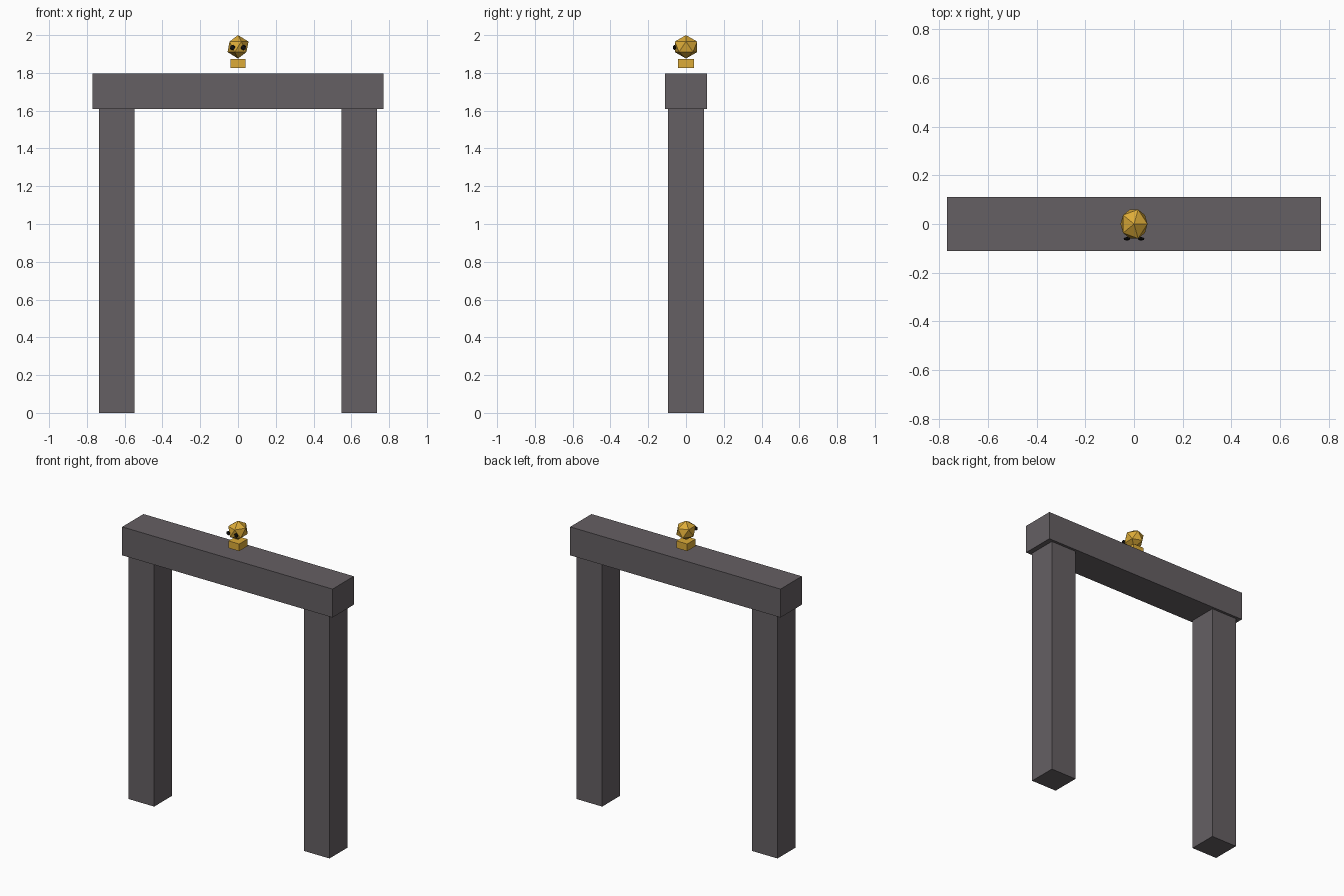
import bpy

if "Cube" in bpy.data.objects:
    bpy.data.objects.remove(bpy.data.objects["Cube"])


def material(name, rgb):
    m = bpy.data.materials.new(name)
    m.diffuse_color = (*rgb, 1)
    m.use_nodes = True
    m.node_tree.nodes["Principled BSDF"].inputs["Base Color"].default_value = m.diffuse_color
    return m


stone = material("stone", (0.13, 0.115, 0.125))
gold = material("gold", (0.72, 0.41, 0.04))
black = material("black", (0.005, 0.005, 0.005))


def finish(name, scale, mat):
    o = bpy.context.object
    o.name = name
    o.scale = scale
    o.data.materials.append(mat)
    return o


def box(name, loc, size, mat):
    bpy.ops.mesh.primitive_cube_add(size=1, location=loc)
    return finish(name, size, mat)


def ball(name, loc, radii, mat):
    bpy.ops.mesh.primitive_ico_sphere_add(subdivisions=1, radius=1, location=loc)
    return finish(name, radii, mat)


# Gateway: two posts and a lintel
for side, s in (("left", -1), ("right", 1)):
    box(side + "_post", (s * 0.641, 0, 0.804), (0.188, 0.188, 1.608), stone)
box("lintel", (0, 0, 1.702), (1.538, 0.222, 0.188), stone)

# Small figure hovering above the lintel
box("figure_body", (0, 0, 1.849), (0.078, 0.086, 0.047), gold)
ball("figure_head", (0, 0, 1.938), (0.062, 0.07, 0.062), gold)

# Eyes on the front of the head
for side, s in (("left", -1), ("right", 1)):
    ball(side + "_eye", (s * 0.029, -0.061, 1.934), (0.015, 0.008, 0.015), black)
